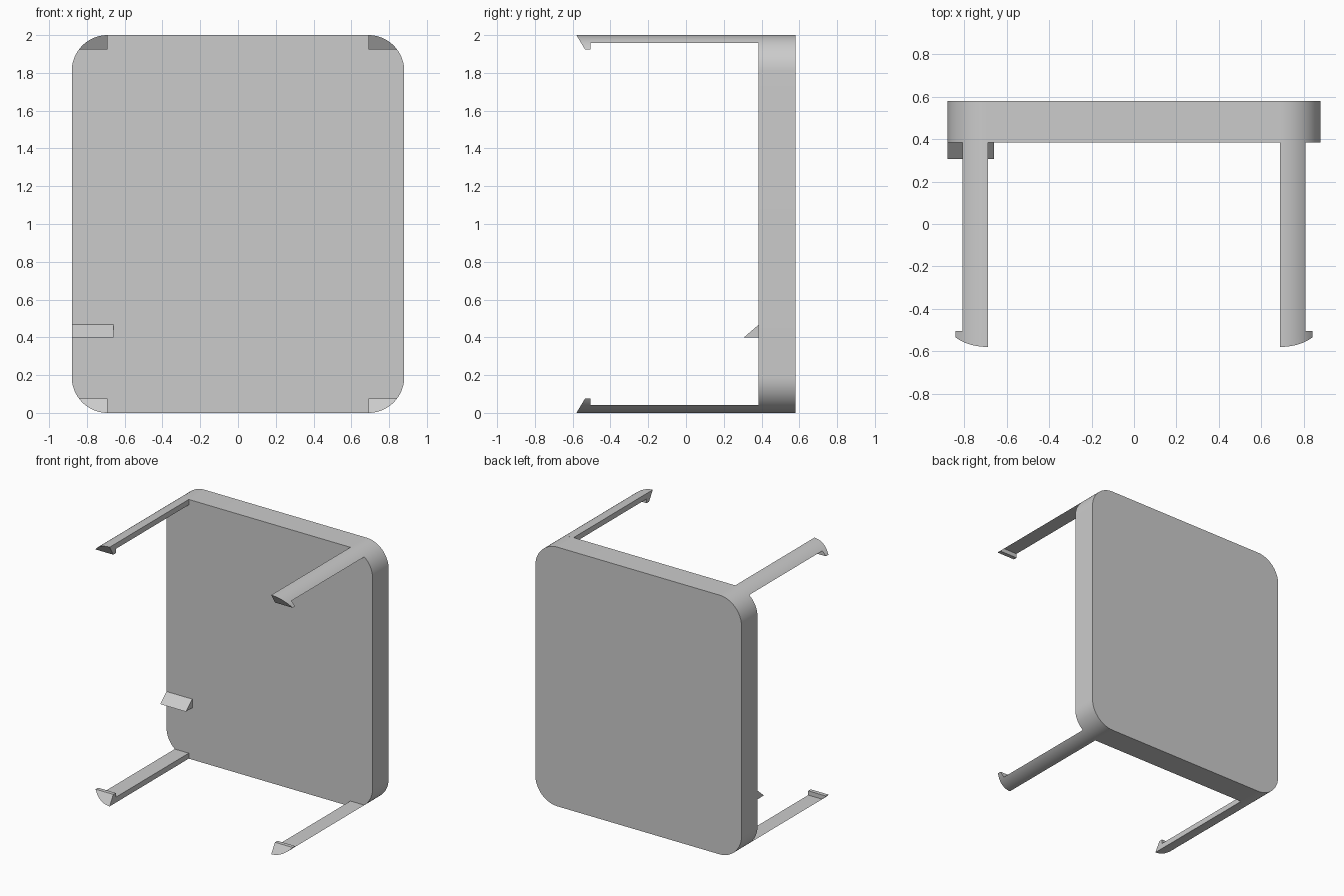
import bpy, bmesh, math

if "Cube" in bpy.data.objects:
    bpy.data.objects.remove(bpy.data.objects["Cube"], do_unlink=True)

grey = bpy.data.materials.new("light grey plastic")
grey.use_nodes = True
colour = (0.6, 0.6, 0.6, 1)
grey.diffuse_color = colour
grey.node_tree.nodes["Principled BSDF"].inputs["Base Color"].default_value = colour

HALF_W, RADIUS = 0.88, 0.19
CX, CZ = HALF_W - RADIUS, 1 - RADIUS    # corner centre, measured from the panel middle
FRONT, BACK, TIP = 0.385, 0.58, -0.58
STEPS = 20


def arc(start, end):
    """Points of the rounded corner, in x and z from the panel middle."""
    angles = [start + (end - start) * i / STEPS for i in range(STEPS + 1)]
    return [(CX + RADIUS * math.cos(a), CZ + RADIUS * math.sin(a)) for a in angles]


def loft(bm, ring_a, ring_b):
    """Close two matching rings into a solid."""
    a = [bm.verts.new(p) for p in ring_a]
    b = [bm.verts.new(p) for p in ring_b]
    bm.faces.new(a)
    bm.faces.new(b)
    for i in range(len(a)):
        j = (i + 1) % len(a)
        bm.faces.new((a[i], a[j], b[j], b[i]))


def finish(name, bm):
    bmesh.ops.recalc_face_normals(bm, faces=bm.faces)
    mesh = bpy.data.meshes.new(name)
    bm.to_mesh(mesh)
    bm.free()
    mesh.materials.append(grey)
    ob = bpy.data.objects.new(name, mesh)
    bpy.context.collection.objects.link(ob)
    bpy.ops.object.select_all(action='DESELECT')
    ob.select_set(True)
    bpy.context.view_layer.objects.active = ob
    bpy.ops.object.shade_smooth_by_angle(angle=math.radians(30))


# Rounded back panel
corner = arc(0, math.pi / 2)
outline = []
for sx, sz in ((1, 1), (-1, 1), (-1, -1), (1, -1)):
    points = corner if sx * sz > 0 else corner[::-1]
    outline += [(sx * x, 1 + sz * z) for x, z in points]
bm = bmesh.new()
loft(bm, [(x, FRONT, z) for x, z in outline], [(x, BACK, z) for x, z in outline])
finish("back_panel", bm)


def segment(depth):
    """Slice of the corner with a flat inner side at the given depth."""
    low = math.asin((1 - depth - CZ) / RADIUS)
    return arc(math.pi / 2, low) + [(CX, 1 - depth)]


# Four snap arms with slanted hooks
HOOK_BACK = -0.505
for sx, side in ((1, "left"), (-1, "right")):
    for sz, level in ((1, "upper"), (-1, "lower")):
        bm = bmesh.new()
        arm, hook = segment(0.042), segment(0.075)
        loft(bm, [(sx * x, HOOK_BACK, 1 + sz * z) for x, z in arm],
             [(sx * x, FRONT, 1 + sz * z) for x, z in arm])
        loft(bm, [(sx * x, TIP + 0.6 * (1 - z), 1 + sz * z) for x, z in hook],
             [(sx * x, HOOK_BACK, 1 + sz * z) for x, z in hook])
        finish(f"{level}_{side}_snap_arm", bm)

# Small wedge tab on the front of the panel
wedge = [(FRONT, 0.40), (0.307, 0.40), (FRONT, 0.467)]
bm = bmesh.new()
loft(bm, [(-HALF_W, y, z) for y, z in wedge], [(-0.66, y, z) for y, z in wedge])
finish("wedge_tab", bm)
